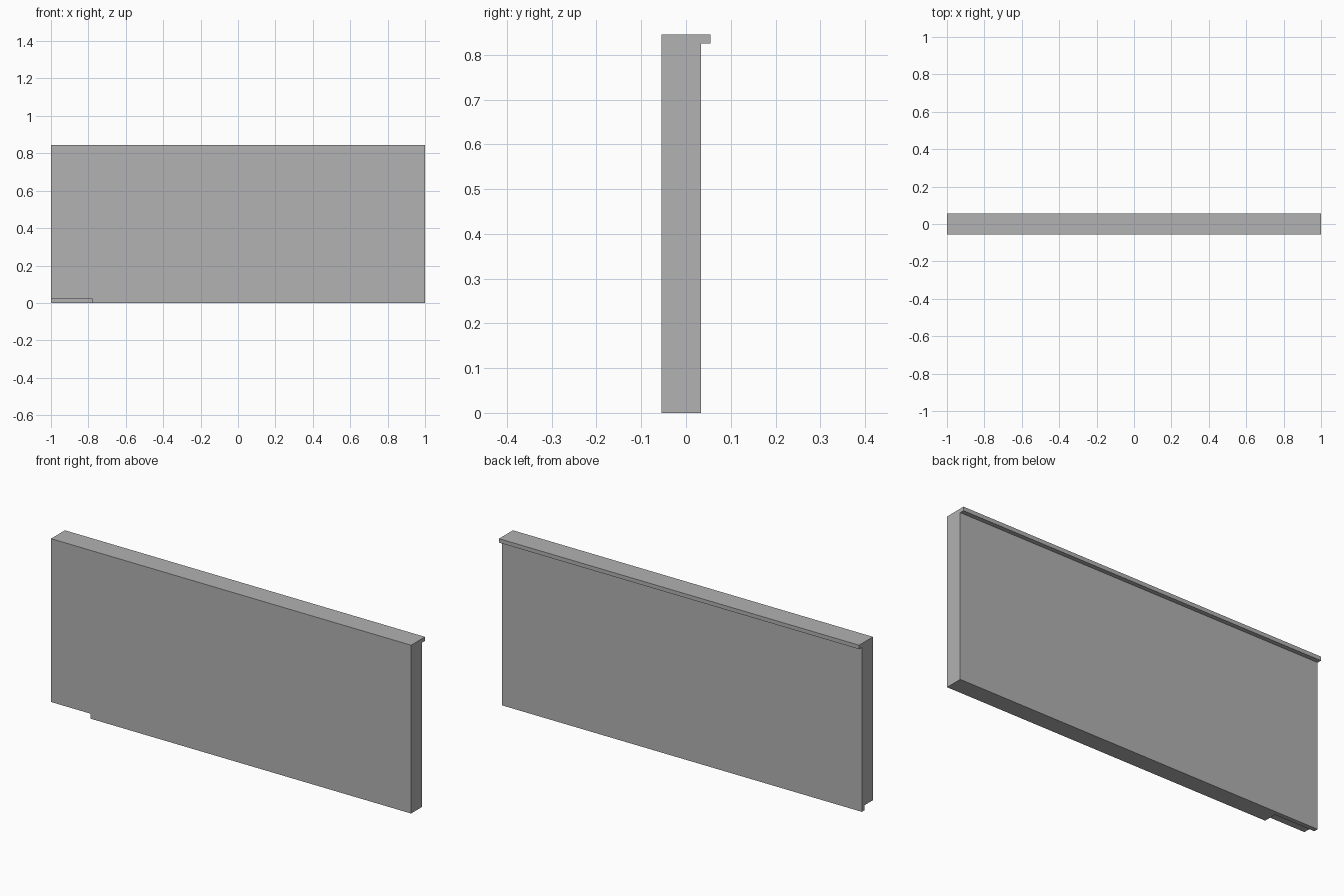
import bpy
import bmesh
from mathutils import Vector

default_cube = bpy.data.objects.get("Cube")
if default_cube:
    bpy.data.objects.remove(default_cube, do_unlink=True)

# Main dimensions
HALF_LENGTH = 1.0
FRONT, BACK, LIP_BACK = -0.055, 0.033, 0.055
TOP, LIP_BOTTOM = 0.845, 0.825
NOTCH_END, NOTCH_TOP, NOTCH_BACK = -0.78, 0.025, 0.011

# Plain grey finish
grey = bpy.data.materials.new("plain_grey")
grey.use_nodes = True
colour = (0.445, 0.445, 0.445, 1)
grey.diffuse_color = colour
grey.node_tree.nodes["Principled BSDF"].inputs["Base Color"].default_value = colour


def extrude_profile(name, profile, x_start, x_end):
    """Extrude a closed (y, z) outline along x."""
    bm = bmesh.new()
    face = bm.faces.new([bm.verts.new((x_start, y, z)) for y, z in profile])
    result = bmesh.ops.extrude_face_region(bm, geom=[face])
    moved = [v for v in result["geom"] if isinstance(v, bmesh.types.BMVert)]
    bmesh.ops.translate(bm, verts=moved, vec=Vector((x_end - x_start, 0, 0)))
    bmesh.ops.recalc_face_normals(bm, faces=bm.faces)
    mesh = bpy.data.meshes.new(name)
    bm.to_mesh(mesh)
    bm.free()
    obj = bpy.data.objects.new(name, mesh)
    obj.data.materials.append(grey)
    bpy.context.collection.objects.link(obj)
    return obj


# Upright panel with a lip along the top of its back
panel = extrude_profile("panel", [
    (FRONT, 0), (BACK, 0), (BACK, LIP_BOTTOM),
    (LIP_BACK, LIP_BOTTOM), (LIP_BACK, TOP), (FRONT, TOP),
], -HALF_LENGTH, HALF_LENGTH)

# Low notch in the front corner, leaving a thin strip behind it
margin = 0.1
cutter = extrude_profile("notch_cutter", [
    (FRONT - margin, -margin), (NOTCH_BACK, -margin),
    (NOTCH_BACK, NOTCH_TOP), (FRONT - margin, NOTCH_TOP),
], -HALF_LENGTH - margin, NOTCH_END)
cutter.hide_render = True

notch = panel.modifiers.new("corner_notch", 'BOOLEAN')
notch.operation = 'DIFFERENCE'
notch.solver = 'EXACT'
notch.object = cutter

# Keep the cut shape and drop the helper
bpy.context.view_layer.objects.active = panel
panel.select_set(True)
bpy.ops.object.modifier_apply(modifier=notch.name)
bpy.data.objects.remove(cutter, do_unlink=True)
